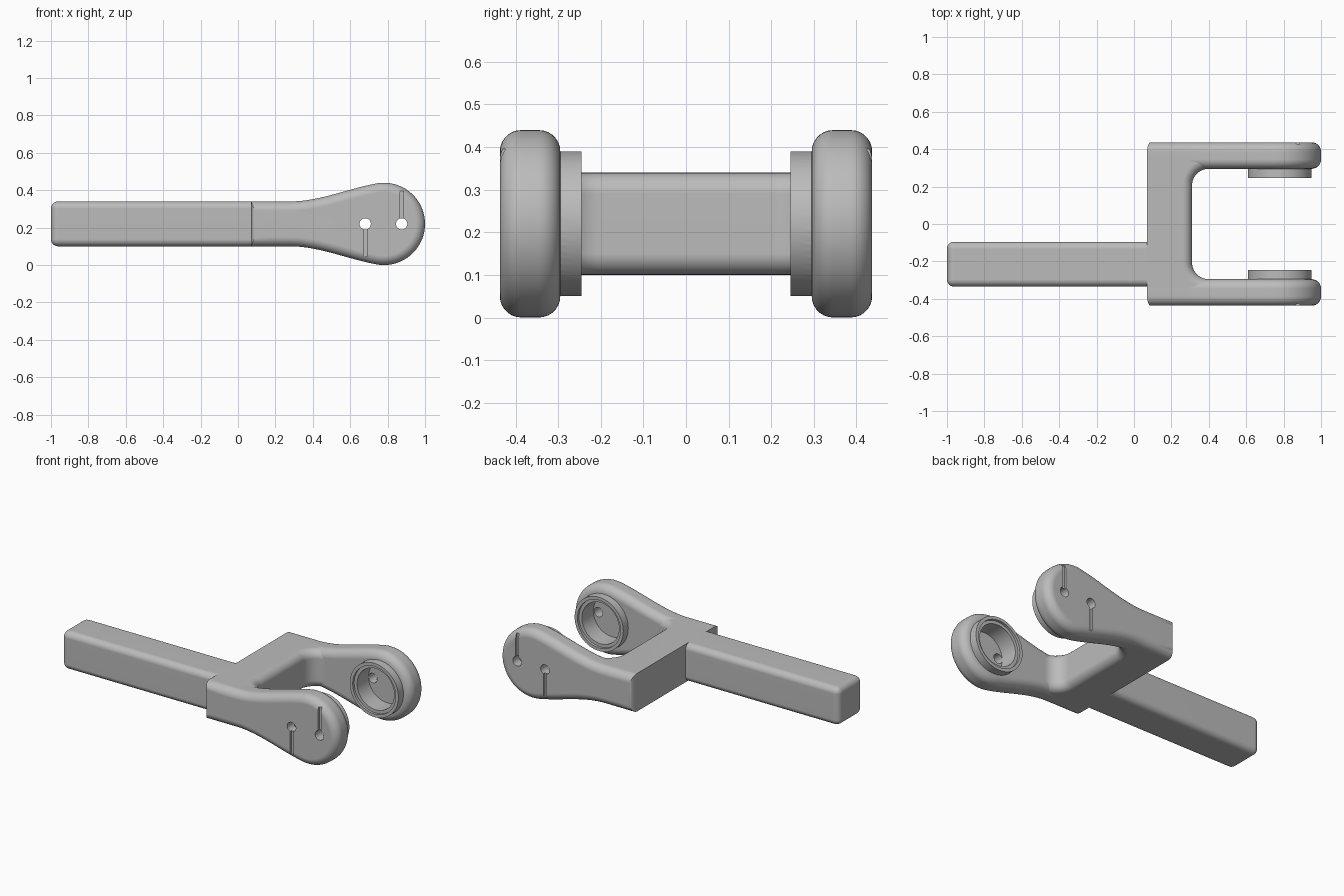
import bpy, bmesh, math
from mathutils import Vector

if "Cube" in bpy.data.objects:
    bpy.data.objects.remove(bpy.data.objects["Cube"])

grey = bpy.data.materials.new("plain grey")
grey.use_nodes = True
colour = (0.5, 0.5, 0.5, 1)
grey.diffuse_color = colour
grey.node_tree.nodes["Principled BSDF"].inputs["Base Color"].default_value = colour

# Main sizes
MID_Z, HALF = 0.22, 0.12
BACK, INNER, OUTER = 0.07, 0.295, 0.437
HEAD_X, HEAD_R = 0.78, 0.22
ROUND = 0.05


def finish_mesh(name, bm):
    bmesh.ops.recalc_face_normals(bm, faces=bm.faces)
    mesh = bpy.data.meshes.new(name)
    bm.to_mesh(mesh)
    bm.free()
    mesh.materials.append(grey)
    obj = bpy.data.objects.new(name, mesh)
    bpy.context.collection.objects.link(obj)
    return obj


def loft(name, rings):
    """Closed solid through a list of equal rings."""
    bm = bmesh.new()
    loops = [[bm.verts.new(p) for p in ring] for ring in rings]
    n = len(loops[0])
    for a, b in zip(loops, loops[1:]):
        for i in range(n):
            j = (i + 1) % n
            bm.faces.new((a[i], a[j], b[j], b[i]))
    bm.faces.new(loops[0])
    bm.faces.new(loops[-1])
    return finish_mesh(name, bm)


def box(name, lo, hi, bevel=0):
    bm = bmesh.new()
    bmesh.ops.create_cube(bm, size=1)
    for v in bm.verts:
        v.co = [(a + b) / 2 + c * (b - a) for a, b, c in zip(lo, hi, v.co)]
    if bevel:
        bmesh.ops.bevel(bm, geom=bm.edges[:], offset=bevel, segments=6,
                        profile=0.5, affect='EDGES')
    return finish_mesh(name, bm)


def disc(name, x, r, y0, y1, side):
    angles = [math.tau * i / 64 for i in range(64)]
    return loft(name, [[(x + r * math.cos(a), side * y, MID_Z + r * math.sin(a))
                        for a in angles] for y in (y0, y1)])


def combine(obj, other, operation):
    mod = obj.modifiers.new(operation.lower(), 'BOOLEAN')
    mod.operation, mod.object, mod.solver = operation, other, 'EXACT'
    other.hide_render = True
    bpy.context.view_layer.objects.active = obj
    bpy.ops.object.modifier_apply(modifier=mod.name)
    bpy.data.objects.remove(other)


def rounded_levels(lo, hi, r, steps=7):
    """Pairs of position and inset that round both rims of a slab."""
    quarter = [math.pi / 2 * i / steps for i in range(steps + 1)]
    rim = [(r * (1 - math.sin(a)), r * (1 - math.cos(a))) for a in reversed(quarter)]
    return [(lo + d, s) for d, s in rim] + [(hi - d, s) for d, s in reversed(rim)]


def inward(points, i):
    """Unit vector to the right of the direction of travel."""
    t = (points[i + 1] - points[i - 1]).normalized()
    return Vector((t.y, -t.x))


def arm_outline():
    """Side profile, clockwise: flat neck, flare, round head."""
    start, end = 0.28, 0.74
    h_end = math.sqrt(HEAD_R ** 2 - (end - HEAD_X) ** 2)
    slope = (HEAD_X - end) / h_end
    top = [Vector((BACK, HALF)), Vector((0.18, HALF))]
    for i in range(20):
        t = i / 20
        h = HALF + (h_end - HALF) * t * t * (3 - 2 * t) + (end - start) * slope * t * t * (t - 1)
        top.append(Vector((start + (end - start) * t, h)))
    a0 = math.acos((end - HEAD_X) / HEAD_R)
    arc = [a0 - 2 * a0 * i / 48 for i in range(49)]
    head = [Vector((HEAD_X + HEAD_R * math.cos(a), HEAD_R * math.sin(a))) for a in arc]
    pts = top + head + [Vector((p.x, -p.y)) for p in reversed(top)]
    dirs = [inward(pts, i) for i in range(1, len(pts) - 1)]
    return pts, [Vector((0.4, -1))] + dirs + [Vector((0.4, 1))]


def make_arm(name, side):
    pts, dirs = arm_outline()
    rings = []
    for y, inset in rounded_levels(INNER, OUTER, ROUND):
        flat = [p + d * inset for p, d in zip(pts, dirs)]
        rings.append([(p.x, side * y, MID_Z + p.y) for p in flat])
    arm = loft(name, rings)
    # Raised hub with a stepped bore
    combine(arm, disc("hub", HEAD_X, 0.17, 0.245, 0.34, side), 'UNION')
    combine(arm, disc("hub_step", HEAD_X, 0.15, 0.2, 0.26, side), 'DIFFERENCE')
    combine(arm, disc("hub_bore", HEAD_X, 0.13, 0.2, 0.375, side), 'DIFFERENCE')
    # Two through holes, each with a thin groove on the outer face
    ys = sorted((side * 0.423, side * 0.47))
    for x, z0, z1 in ((0.68, 0.045, MID_Z), (0.875, MID_Z, 0.395)):
        combine(arm, disc("hole", x, 0.03, 0.2, 0.5, side), 'DIFFERENCE')
        groove = box("groove", (x - 0.01, ys[0], z0), (x + 0.01, ys[1], z1))
        combine(arm, groove, 'DIFFERENCE')
    return arm


def make_bridge():
    """Crossbar with filleted, rounded inner side."""
    fillet, face = 0.09, 0.31
    cx, cy = face + fillet, INNER - fillet
    arc = [math.pi / 2 * (1 + i / 12) for i in range(13)]
    half = [Vector((cx + fillet * math.cos(a), cy + fillet * math.sin(a))) for a in arc]
    curve = half + [Vector((p.x, -p.y)) for p in reversed(half)]
    n = len(curve)
    dirs = [Vector((0, 1))] + [inward(curve, i) for i in range(1, n - 1)] + [Vector((0, -1))]
    reach = 0.36
    rings = []
    for z, inset in rounded_levels(MID_Z - HALF, MID_Z + HALF, ROUND):
        flat = [p + d * inset for p, d in zip(curve, dirs)]
        flat = [Vector((BACK, reach)), Vector((cx, reach))] + flat
        flat += [Vector((cx, -reach)), Vector((BACK, -reach))]
        rings.append([(p.x, p.y, z) for p in flat])
    return loft("bridge", rings)


parts = [
    make_arm("left_arm", 1),
    make_arm("right_arm", -1),
    make_bridge(),
    box("handle", (-1, -0.335, MID_Z - HALF), (0.16, -0.095, MID_Z + HALF), 0.038),
]

# Smooth shading with crisp edges
for part in parts:
    bpy.ops.object.select_all(action='DESELECT')
    part.select_set(True)
    bpy.context.view_layer.objects.active = part
    bpy.ops.object.shade_smooth_by_angle(angle=math.radians(30))
    part.modifiers.new("even_normals", 'WEIGHTED_NORMAL').keep_sharp = True
